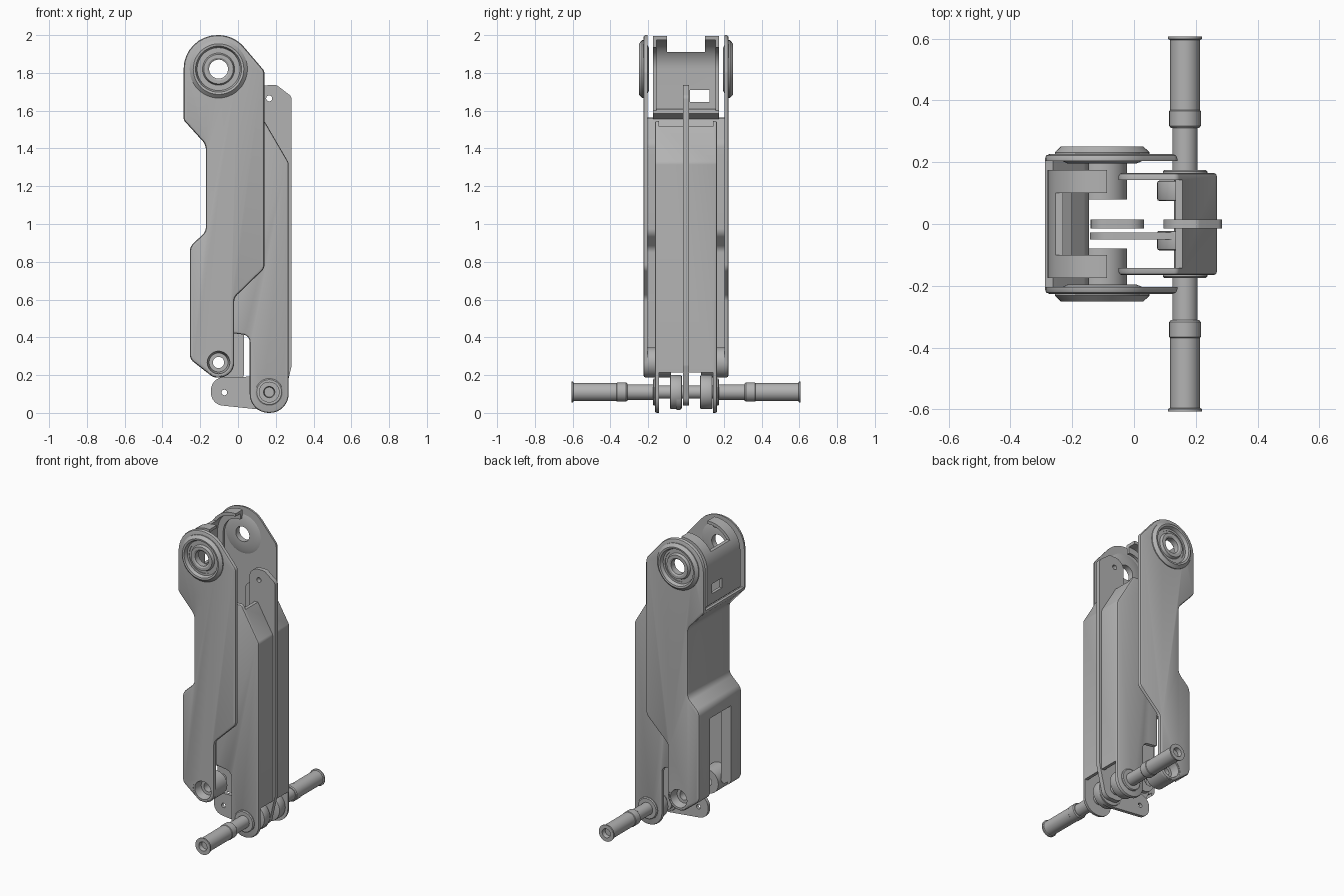
import bpy, bmesh, math
from mathutils import Vector

cube = bpy.data.objects.get("Cube")
if cube:
    bpy.data.objects.remove(cube)

GREY = (0.45, 0.45, 0.45, 1)
metal = bpy.data.materials.new("grey metal")
metal.use_nodes = True
metal.diffuse_color = GREY
metal.node_tree.nodes["Principled BSDF"].inputs["Base Color"].default_value = GREY


def finish(name, bm):
    bmesh.ops.recalc_face_normals(bm, faces=bm.faces)
    mesh = bpy.data.meshes.new(name)
    bm.to_mesh(mesh)
    bm.free()
    mesh.materials.append(metal)
    ob = bpy.data.objects.new(name, mesh)
    bpy.context.collection.objects.link(ob)
    return ob


def rounded(corners, steps=8):
    """Outline from (x, z, radius) corners, each rounded by a tangent arc."""
    out = []
    for i, (x, z, r) in enumerate(corners):
        p = Vector((x, z))
        if r == 0:
            out.append(p)
            continue
        a = (Vector(corners[i - 1][:2]) - p).normalized()
        b = (Vector(corners[(i + 1) % len(corners)][:2]) - p).normalized()
        half = a.angle(b) / 2
        centre = p + (a + b).normalized() * (r / math.sin(half))
        start = p + a * (r / math.tan(half)) - centre
        end = p + b * (r / math.tan(half)) - centre
        turn = math.atan2(start.x * end.y - start.y * end.x, start.dot(end))
        for k in range(steps + 1):
            t = turn * k / steps
            c, s = math.cos(t), math.sin(t)
            out.append(centre + Vector((start.x * c - start.y * s, start.x * s + start.y * c)))
    return out


def prism(name, outline, y0, y1, bevel=0):
    """Extrude an x-z outline along y, with optional softened rims."""
    bm = bmesh.new()
    face = bm.faces.new([bm.verts.new((p[0], y0, p[1])) for p in outline])
    geom = bmesh.ops.extrude_face_region(bm, geom=[face])["geom"]
    moved = [v for v in geom if isinstance(v, bmesh.types.BMVert)]
    bmesh.ops.translate(bm, verts=moved, vec=(0, y1 - y0, 0))
    if bevel:
        rims = [e for e in bm.edges if abs(e.verts[0].co.y - e.verts[1].co.y) < 1e-5]
        bmesh.ops.bevel(bm, geom=rims, offset=bevel, segments=2, profile=0.5, affect='EDGES')
    return finish(name, bm)


def lathe(name, centre, profile, side=1, n=40):
    """Revolve a closed (radius, y) profile about an axis along y."""
    bm = bmesh.new()
    rings = []
    for k in range(n):
        t = 2 * math.pi * k / n
        rings.append([bm.verts.new((centre[0] + r * math.cos(t), side * y,
                                    centre[1] + r * math.sin(t))) for r, y in profile])
    m = len(profile)
    for k in range(n):
        a, b = rings[k], rings[(k + 1) % n]
        for j in range(m):
            bm.faces.new((a[j], a[(j + 1) % m], b[(j + 1) % m], b[j]))
    return finish(name, bm)


def circle(centre, r, n=32):
    return [(centre[0] + r * math.cos(2 * math.pi * k / n),
             centre[1] + r * math.sin(2 * math.pi * k / n)) for k in range(n)]


def box(x0, x1, z0, z1):
    return [(x0, z0), (x1, z0), (x1, z1), (x0, z1)]


def cut(ob, outline, y0, y1):
    cutter = prism("cutter", outline, y0, y1)
    cutter.hide_render = True
    mod = ob.modifiers.new("cut", 'BOOLEAN')
    mod.operation, mod.solver, mod.object = 'DIFFERENCE', 'EXACT', cutter
    bpy.context.view_layer.objects.active = ob
    bpy.ops.object.modifier_apply(modifier=mod.name)
    bpy.data.objects.remove(cutter)


HUB, LOW, PIVOT = (-0.103, 1.82), (-0.103, 0.267), (0.165, 0.11)
LINK_PIN, TOP_PIN = (-0.072, 0.108), (0.165, 1.665)

# Outer arm: a deep channel with a waisted back wall, open at the top and front
outer = prism("outer_arm", rounded([
    (-0.288, 2.0, 0.179), (-0.022, 2.0, 0.178), (0.14, 1.81, 0.04), (0.14, 0.765, 0.05),
    (-0.02, 0.61, 0.05), (-0.02, 0.187, 0.08), (-0.13, 0.187, 0.05), (-0.255, 0.285, 0.05),
    (-0.255, 0.88, 0.06), (-0.17, 0.96, 0.06), (-0.17, 1.42, 0.07), (-0.288, 1.55, 0.03)]),
    -0.226, 0.226, bevel=0.014)
cut(outer, rounded([
    (-0.4, 2.1, 0), (-0.4, 1.585, 0), (-0.262, 1.56, 0), (-0.146, 1.43, 0.07),
    (-0.146, 0.95, 0.06), (-0.231, 0.87, 0.05), (-0.231, 0.1, 0), (0.3, 0.1, 0),
    (0.3, 2.1, 0)]), -0.204, 0.204)
cut(outer, box(-0.4, -0.16, 0.1, 0.8), -0.11, 0.11)
cut(outer, circle(HUB, 0.1), -0.4, 0.4)
cut(outer, circle(LOW, 0.07), -0.4, 0.4)

# Curved guard between the top cheeks, with a top slot and a side window
def band(r_in):
    angles = [math.radians(85 + 95 * k / 16) for k in range(17)]
    def arc(r):
        return [(HUB[0] + r * math.cos(t), HUB[1] + r * math.sin(t)) for t in angles]
    low = [(HUB[0] - 0.176, 1.6), (HUB[0] - r_in, 1.6)]
    return arc(0.176) + low + arc(r_in)[::-1]


guard = prism("top_guard", band(0.156), -0.17, 0.17)
cut(guard, box(-0.4, 0.1, 1.91, 2.1), -0.1, 0.1)
cut(guard, box(-0.4, -0.2, 1.645, 1.71), 0.02, 0.125)
for s in (-1, 1):
    prism("guard_flange", band(0.115), s * 0.155, s * 0.175)
prism("guard_sill", [(-0.279, 1.6), (-0.279, 1.58), (-0.25, 1.555), (-0.2, 1.585),
                     (-0.235, 1.61)], -0.175, 0.175)

# Inner arm: a narrower channel facing the other way
inner = prism("inner_arm", rounded([
    (-0.05, 1.545, 0.06), (0.14, 1.545, 0.02), (0.268, 1.325, 0.04), (0.268, 0.0, 0.1),
    (0.062, 0.0, 0.1), (0.062, 0.41, 0.04), (-0.05, 0.425, 0.02)]), -0.165, 0.165, bevel=0.01)
cut(inner, rounded([
    (-0.2, 1.7, 0), (-0.2, -0.1, 0), (0.4, -0.1, 0), (0.4, 0.215, 0), (0.247, 0.215, 0),
    (0.247, 1.315, 0.04), (0.135, 1.515, 0), (0.3, 1.515, 0), (0.3, 1.7, 0)]), -0.143, 0.143)

# Long centre blade passing through the inner arm
blade = prism("centre_blade", rounded([
    (0.095, 1.735, 0.065), (0.205, 1.735, 0.03), (0.284, 1.675, 0.03), (0.284, 0.25, 0.05),
    (0.235, 0.04, 0.05), (0.095, 0.04, 0.06)]), -0.015, 0.015)
cut(blade, circle(TOP_PIN, 0.016, 16), -0.1, 0.1)

# Short rear blade hung from the lower barrels
rear = prism("rear_blade", rounded([
    (-0.14, 0.95, 0.05), (0.033, 0.95, 0.05), (0.033, 0.187, 0.02), (-0.14, 0.187, 0.07)]),
    -0.015, 0.015)
cut(rear, circle(LOW, 0.03), -0.1, 0.1)

# Link plate at the foot
link = prism("foot_link", rounded([
    (-0.143, 0.188, 0.068), (0.25, 0.195, 0.08), (0.25, 0.015, 0.08), (0.14, 0.015, 0.03),
    (-0.143, 0.045, 0.068)]), -0.05, -0.028)
cut(link, circle(LINK_PIN, 0.015, 16), -0.1, 0.1)

# Bosses around the foot pivot
for name, y0, y1 in (("link_boss", -0.085, -0.022), ("free_boss", 0.075, 0.14)):
    prism(name, circle(PIVOT, 0.09), y0, y1, bevel=0.006)
prism("pivot_shaft", circle(PIVOT, 0.035), -0.17, 0.17)

for s in (-1, 1):
    # Dished bearing at the top of each cheek
    lathe("top_bearing", HUB, [
        (0.05, 0.195), (0.05, 0.234), (0.06, 0.24), (0.078, 0.24), (0.085, 0.222),
        (0.112, 0.222), (0.122, 0.248), (0.134, 0.25), (0.153, 0.232), (0.153, 0.215),
        (0.11, 0.195)], s, 48)
    # Hollow barrel at the bottom of each leg
    lathe("lower_barrel", LOW, [
        (0.03, 0.08), (0.03, 0.17), (0.05, 0.17), (0.06, 0.224), (0.072, 0.224),
        (0.08, 0.216), (0.08, 0.08)], s)
    # Return wall beside the rear window
    prism("leg_return", rounded([(-0.25, 0.81, 0), (-0.185, 0.81, 0.02),
                                 (-0.185, 0.25, 0.02), (-0.25, 0.3, 0)]),
          s * 0.106, s * 0.124)
    # Washer, peg and grip along the foot axis
    lathe("peg_washer", PIVOT, [(0.0, 0.16), (0.0, 0.175), (0.066, 0.175), (0.072, 0.17),
                                (0.072, 0.16)], s)
    lathe("peg_shaft", PIVOT, [(0.0, 0.165), (0.0, 0.33), (0.041, 0.33), (0.041, 0.165)], s)
    lathe("peg_grip", PIVOT, [
        (0.0, 0.311), (0.046, 0.311), (0.051, 0.317), (0.051, 0.365), (0.048, 0.368),
        (0.048, 0.595), (0.055, 0.598), (0.055, 0.607), (0.03, 0.607), (0.026, 0.58),
        (0.0, 0.58)], s)

# Smooth curved walls, keep hard rims
bpy.ops.object.select_all(action='DESELECT')
for ob in bpy.context.collection.objects:
    if ob.type == 'MESH' and metal.name in ob.data.materials:
        bpy.ops.object.select_all(action='DESELECT')
        ob.select_set(True)
        bpy.context.view_layer.objects.active = ob
        bpy.ops.object.shade_smooth_by_angle(angle=math.radians(30))
